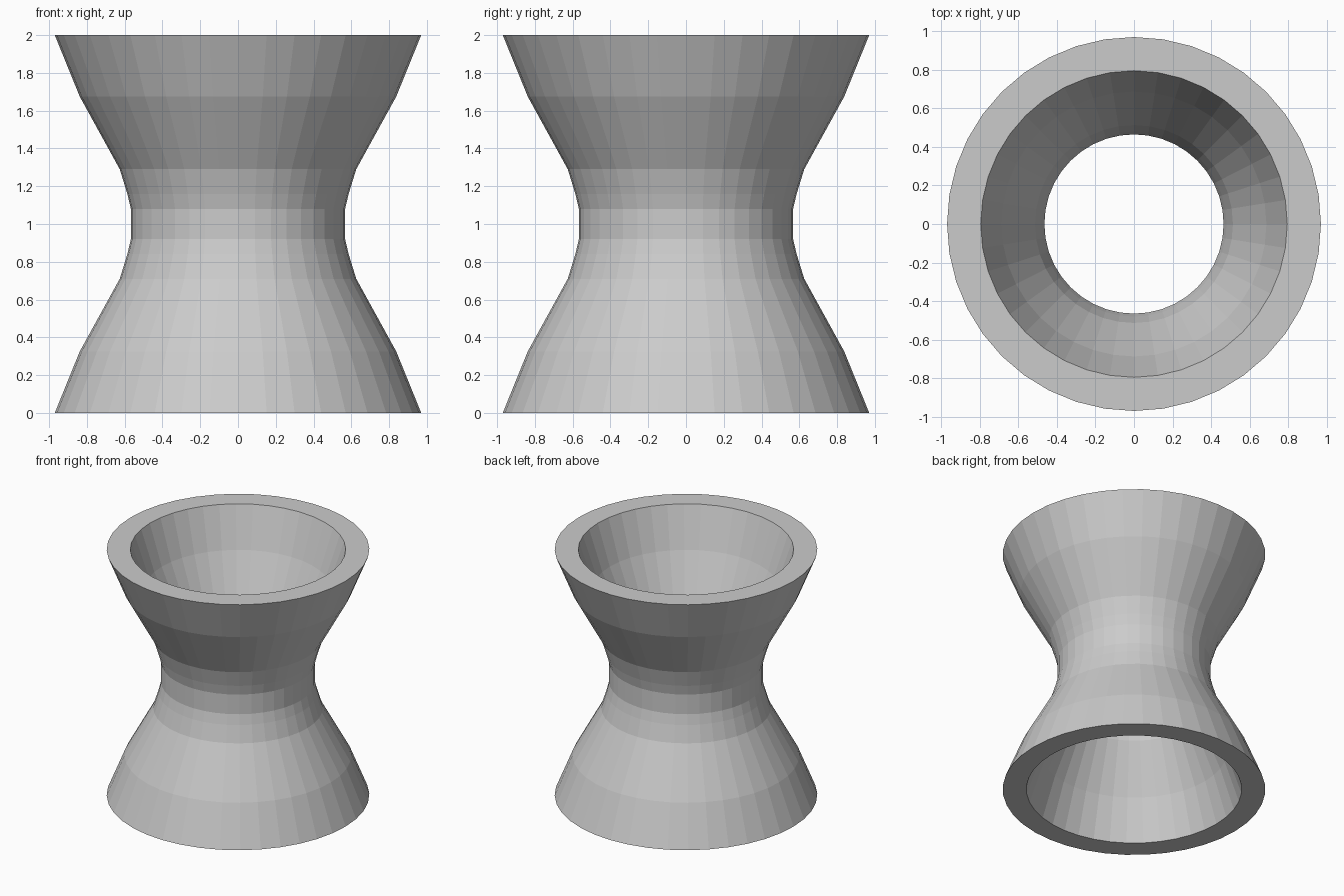
import bpy, bmesh, math

if "Cube" in bpy.data.objects:
    bpy.data.objects.remove(bpy.data.objects["Cube"])

SEGMENTS = 40
INNER_SCALE = 0.82

# upper half of the outer profile (radius, height above the waist), then mirrored
half = [(0.567, 0.08), (0.586, 0.16), (0.626, 0.29), (0.838, 0.675), (0.97, 1.0)]
outer = [(r, 1 - h) for r, h in reversed(half)] + [(r, 1 + h) for r, h in half]
inner = [(r * INNER_SCALE, z) for r, z in reversed(outer)]
profile = outer + inner  # closed loop: outside up, inside down


def lathe(name, points, material):
    """Spin a closed profile around z."""
    bm = bmesh.new()
    rings = []
    for r, z in points:
        rings.append([bm.verts.new((r * math.cos(a), r * math.sin(a), z))
                      for a in (2 * math.pi * i / SEGMENTS for i in range(SEGMENTS))])
    for k, low in enumerate(rings):
        high = rings[(k + 1) % len(rings)]
        for i in range(SEGMENTS):
            j = (i + 1) % SEGMENTS
            bm.faces.new((low[i], low[j], high[j], high[i]))
    bmesh.ops.recalc_face_normals(bm, faces=bm.faces)
    mesh = bpy.data.meshes.new(name)
    bm.to_mesh(mesh)
    bm.free()
    mesh.materials.append(material)
    obj = bpy.data.objects.new(name, mesh)
    bpy.context.collection.objects.link(obj)
    return obj


grey = bpy.data.materials.new("light_grey")
grey.diffuse_color = (0.6, 0.6, 0.6, 1)
grey.use_nodes = True
grey.node_tree.nodes["Principled BSDF"].inputs["Base Color"].default_value = grey.diffuse_color

# hollow hourglass-shaped tube, flat shaded
lathe("hourglass_tube", profile, grey)
